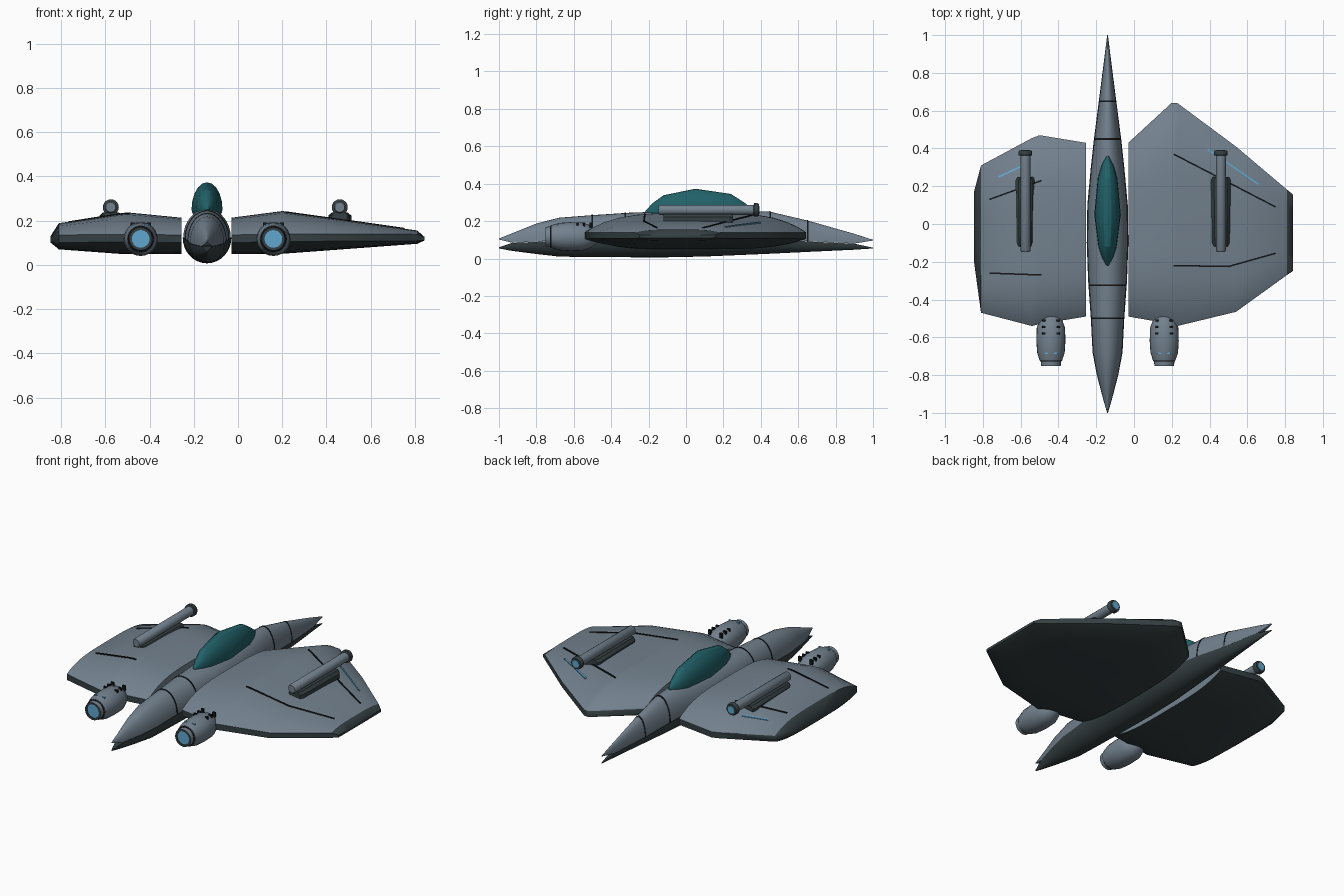
import bpy, bmesh, math
from mathutils import Vector

if "Cube" in bpy.data.objects:
    bpy.data.objects.remove(bpy.data.objects["Cube"])


def material(name, rgb):
    m = bpy.data.materials.new(name)
    m.diffuse_color = (*rgb, 1)
    m.use_nodes = True
    m.node_tree.nodes["Principled BSDF"].inputs["Base Color"].default_value = m.diffuse_color
    return m


GREY = material("hull_grey", (0.17, 0.22, 0.27))
DARK = material("dark_grey", (0.035, 0.05, 0.055))
BLACK = material("line_black", (0.006, 0.008, 0.01))
TEAL = material("canopy_teal", (0.015, 0.12, 0.14))
BLUE = material("glow_blue", (0.12, 0.38, 0.62))
CX = -0.14  # fuselage axis


def lerp(table, k):
    """Interpolate rows (key, values...) at k; rows sorted by key."""
    k = min(max(k, table[0][0]), table[-1][0])
    for a, b in zip(table, table[1:]):
        if k <= b[0]:
            f = (k - a[0]) / (b[0] - a[0])
            return [p + (q - p) * f for p, q in zip(a[1:], b[1:])]


def loft(name, rings, mats, rule=None, caps=(0, 0), angle=40):
    """Skin a row of closed rings; rule(i, j) gives the material slot."""
    bm = bmesh.new()
    vs = [[bm.verts.new(p) for p in r] for r in rings]
    n = len(rings[0])
    for i in range(len(vs) - 1):
        for j in range(n):
            k = (j + 1) % n
            f = bm.faces.new((vs[i][j], vs[i][k], vs[i + 1][k], vs[i + 1][j]))
            f.material_index = rule(i, j) if rule else 0
    for r, c in ((vs[0], caps[0]), (vs[-1], caps[1])):
        bm.faces.new(r).material_index = c
    bmesh.ops.recalc_face_normals(bm, faces=bm.faces)
    me = bpy.data.meshes.new(name)
    bm.to_mesh(me)
    bm.free()
    ob = bpy.data.objects.new(name, me)
    bpy.context.collection.objects.link(ob)
    for m in mats:
        me.materials.append(m)
    bpy.context.view_layer.objects.active = ob
    for o in bpy.context.selected_objects:
        o.select_set(False)
    ob.select_set(True)
    bpy.ops.object.shade_smooth_by_angle(angle=math.radians(angle))
    return ob


def lathe(name, x, z, profile, mats, rule=None, caps=(0, 0), n=24):
    """Round body along y from (y, radius) points."""
    rings = [[(x + r * math.cos(2 * math.pi * j / n), y, z + r * math.sin(2 * math.pi * j / n))
              for j in range(n)] for y, r in profile]
    return loft(name, rings, mats, rule, caps)


def box(name, c, s, mat):
    x, y, z = (v / 2 for v in s)
    rings = [[(c[0] + a * x, c[1] + d * y, c[2] + b * z)
              for a, b in ((-1, -1), (1, -1), (1, 1), (-1, 1))] for d in (-1, 1)]
    return loft(name, rings, [mat])


# Fuselage: two half shells; rows are y, half width, seam z, top or bottom z
UPPER = [(-1, .002, .102, .107), (-.93, .022, .084, .135), (-.8, .055, .09, .187),
         (-.68, .077, .098, .218), (-.5, .086, .108, .232), (-.3, .1, .12, .245),
         (-.1, .107, .125, .252), (.1, .104, .125, .255), (.3, .086, .118, .255),
         (.45, .07, .11, .25), (.65, .045, .092, .203), (.9, .014, .08, .132), (1, .002, .096, .1)]
LOWER = [(-1, .002, .06, .054), (-.93, .022, .083, .042), (-.8, .055, .089, .026),
         (-.68, .077, .097, .013), (-.5, .086, .107, .01), (-.3, .1, .119, .01),
         (-.1, .107, .124, .01), (.1, .104, .124, .014), (.3, .086, .117, .022),
         (.45, .07, .109, .028), (.65, .045, .091, .037), (.9, .014, .079, .048), (1, .002, .058, .054)]


def half_ring(y, table, grow=1.0):
    w, seam, end = lerp(table, y)
    return [(CX + grow * w * math.cos(math.pi * j / 16), y,
             seam + grow * (end - seam) * math.sin(math.pi * j / 16)) for j in range(17)]


loft("upper_hull", [half_ring(r[0], UPPER) for r in UPPER], [GREY])
loft("lower_hull", [half_ring(r[0], LOWER, 1.03) for r in LOWER], [DARK])
for i, y in enumerate((-.5, -.325, .45, .65)):
    loft(f"hull_seam_{i}", [half_ring(y + d, UPPER, 1.02) for d in (-.004, .004)], [BLACK])

# Canopy: faceted lengthwise; rows are y, half width, top z
rings = []
for y, w, top in ((-.22, .006, .25), (-.18, .028, .295), (-.12, .048, .338), (.05, .07, .373),
                  (.24, .052, .345), (.31, .032, .3), (.36, .006, .262)):
    rings.append([(CX + w * math.cos(a), y, .25 + ((top - .25) if math.sin(a) > 0 else .05) * math.sin(a))
                  for a in (2 * math.pi * j / 20 for j in range(20))])
loft("canopy", rings, [TEAL], angle=20)

# Wings: rows are x, front y, back y, top z, bottom z, upper rim z, lower rim z
RIGHT = [(-.03, .43, -.49, .213, .048, .135, .1), (.2, .642, -.53, .243, .05, .14, .105),
         (.23, .64, -.54, .24, .052, .14, .105), (.54, .41, -.465, .195, .075, .14, .108),
         (.81, .182, -.27, .155, .095, .138, .108), (.843, .155, -.248, .126, .11, .125, .111)]
LEFT = [(-.847, .17, -.2, .13, .1, .125, .103), (-.81, .31, -.47, .188, .07, .135, .1),
        (-.54, .455, -.54, .232, .05, .138, .104), (-.5, .47, -.53, .237, .05, .138, .104),
        (-.255, .43, -.49, .213, .048, .135, .1)]
STEPS = [.5 - .5 * math.cos(math.pi * i / 16) for i in range(17)]


def wing_top(table, x, y):
    yf, yb, top, bot, e1, e2 = lerp(table, x)
    s = (y - yf) / (yb - yf)
    return e1 + (top - e1) * (1 - abs(2 * s - 1) ** 4)


def wing_ring(row):
    x, yf, yb, top, bot, e1, e2 = row
    ring = []
    for s in STEPS:
        ring.append((x, yf + (yb - yf) * s, e1 + (top - e1) * (1 - abs(2 * s - 1) ** 4)))
    for s in reversed(STEPS):
        ring.append((x, yf + (yb - yf) * s, e2 + (bot - e2) * (1 - abs(2 * s - 1) ** 4)))
    return ring


def wing(name, table, tip):
    last = len(table) - 2
    rule = lambda i, j: 1 if j >= 16 or i == (0 if tip == 0 else last) else 0
    loft(name, [wing_ring(r) for r in table], [GREY, DARK], rule,
         (1, 0) if tip == 0 else (0, 1), 50)


wing("right_wing", RIGHT, 1)
wing("left_wing", LEFT, 0)


def strip(name, table, a, b, mat, w=.004):
    """Thin painted strip laid along the wing skin."""
    a, b = Vector(a), Vector(b)
    d = (b - a).normalized()
    side = Vector((-d.y, d.x)) * w
    rings = []
    for i in range(13):
        p = a.lerp(b, i / 12)
        ring = []
        for sgn, dz in ((-1, -.003), (1, -.003), (1, .004), (-1, .004)):
            q = p + side * sgn
            ring.append((q.x, q.y, wing_top(table, q.x, q.y) + dz))
        rings.append(ring)
    loft(name, rings, [mat])


# Panel lines and glowing lines
for i, (t, a, b, m) in enumerate((
        (RIGHT, (.21, .37), (.75, .09), BLACK), (RIGHT, (.21, -.22), (.5, -.225), BLACK),
        (RIGHT, (.5, -.225), (.75, -.155), BLACK), (RIGHT, (.39, .395), (.66, .21), BLUE),
        (LEFT, (-.765, .13), (-.49, .23), BLACK), (LEFT, (-.765, -.26), (-.49, -.27), BLACK),
        (LEFT, (-.72, .248), (-.59, .308), BLUE))):
    strip(f"wing_line_{i}", t, a, b, m)

for side, ex, gx in (("left", -.44, -.575), ("right", .16, .46)):
    # Engine: nozzle with dark ring and glowing disc
    ez = .117
    prof = [(-.735, .04), (-.752, .04), (-.752, .052), (-.725, .054), (-.722, .06), (-.68, .073),
            (-.62, .077), (-.55, .075), (-.51, .06), (-.48, .035), (-.47, .01)]
    lathe(f"{side}_engine", ex, ez, prof, [GREY, DARK, BLUE],
          lambda i, j: 1 if i < 2 else 0, (2, 0))
    lathe(f"{side}_engine_band", ex, ez, [(-.727, .056), (-.72, .061)], [BLACK])
    lathe(f"{side}_engine_glow", ex, ez, [(-.747, .041), (-.738, .041)], [BLUE])
    for k in (-1, 1):
        for i, y in enumerate((-.51, -.545, -.58)):
            box(f"{side}_engine_vent_{i}", (ex + k * .038, y, ez + .06),
                (.018, .01, .03), BLACK)
        box(f"{side}_engine_light", (ex + k * .025, -.685, ez + .064), (.02, .008, .012), BLUE)

    # Gun: mount block, barrel, dark muzzle ring and glowing tip
    rings = [[(gx + a * w, y, z) for a, z in ((-1, .175), (1, .175), (1, .222), (.7, .237), (-.7, .237), (-1, .222))]
             for y, w in ((-.12, .036), (-.1, .046), (.23, .052), (.25, .042))]
    loft(f"{side}_gun_mount", rings, [DARK], angle=20)
    lathe(f"{side}_gun_barrel", gx, .26, [(-.147, .022), (-.14, .027), (.365, .027)], [GREY], n=20)
    lathe(f"{side}_gun_muzzle", gx, .26, [(.362, .028), (.364, .036), (.382, .036), (.39, .032)],
          [DARK], n=20)
    lathe(f"{side}_gun_tip", gx, .26, [(.385, .022), (.393, .022)], [BLUE], n=20)
